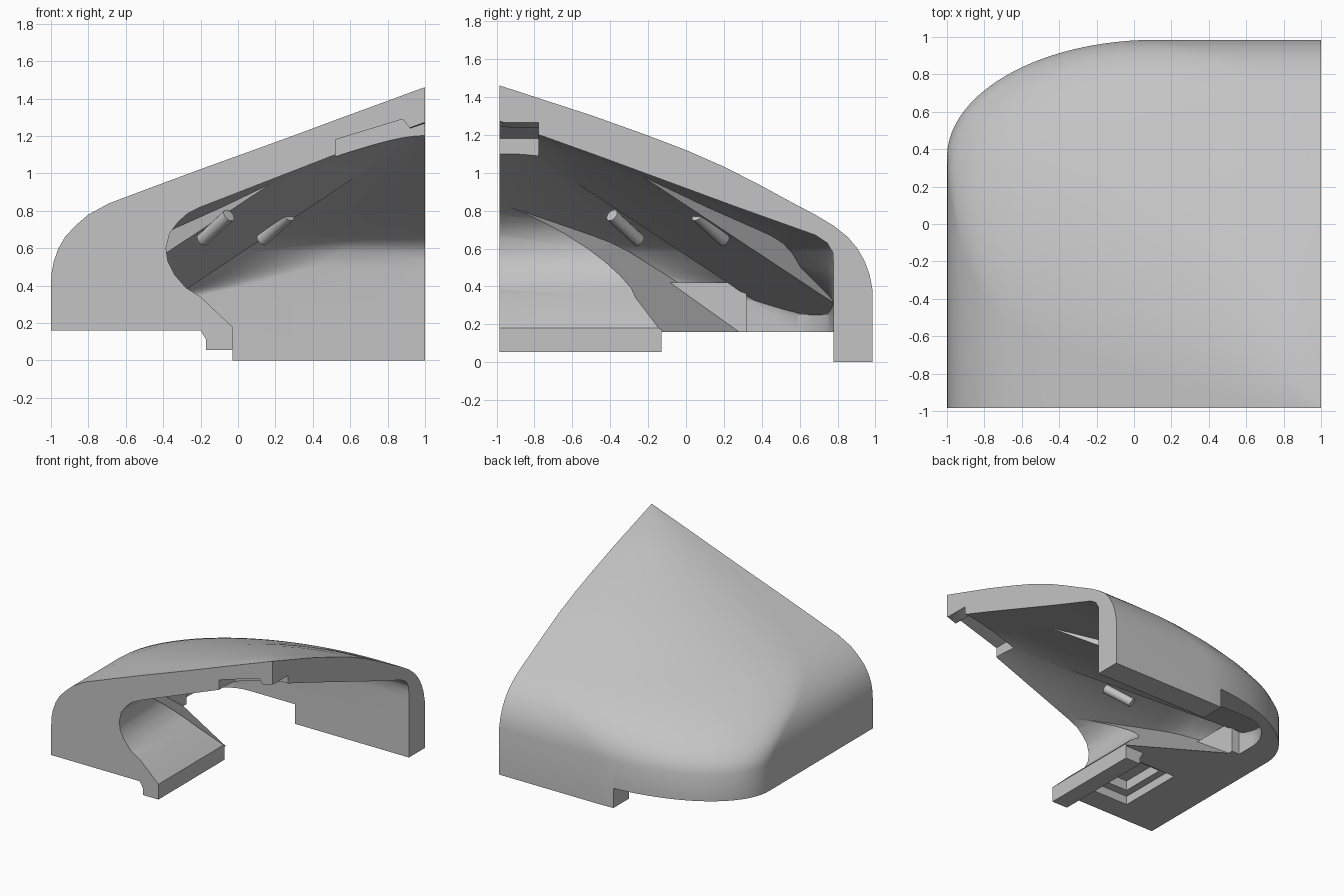
import bpy, bmesh, math
from mathutils import Matrix, Vector

cube = bpy.data.objects.get("Cube")
if cube:
    bpy.data.objects.remove(cube)

CX, CY = 1.0, -0.985   # vertical axis at the tall corner

grey = bpy.data.materials.new("warm_grey")
grey.use_nodes = True
grey.diffuse_color = (0.55, 0.55, 0.55, 1)
grey.node_tree.nodes["Principled BSDF"].inputs["Base Color"].default_value = (0.55, 0.55, 0.55, 1)


def finish(bm, name):
    bmesh.ops.recalc_face_normals(bm, faces=bm.faces)
    mesh = bpy.data.meshes.new(name)
    bm.to_mesh(mesh)
    bm.free()
    mesh.materials.append(grey)
    ob = bpy.data.objects.new(name, mesh)
    bpy.context.collection.objects.link(ob)
    return ob


def dome(name, levels, ext=0.0, steps=40):
    """Rounded quarter dome: each level is (z, reach_x, reach_y, corner share x, corner share y)."""
    bm = bmesh.new()
    rings = []
    for z, a, b, px, py in levels:
        pts = [(CX - a, CY - ext)]
        for i in range(steps + 1):
            t = math.pi / 2 * i / steps
            pts.append((CX - a * (1 - px + px * math.cos(t)), CY + b * (1 - py + py * math.sin(t))))
        pts += [(CX + ext, CY + b), (CX + ext, CY - ext)]
        rings.append([bm.verts.new((x, y, z)) for x, y in pts])
    count = len(rings[0])
    for low, high in zip(rings, rings[1:]):
        for i in range(count):
            j = (i + 1) % count
            bm.faces.new((low[i], low[j], high[j], high[i]))
    bm.faces.new(rings[0])
    bm.faces.new(rings[-1])
    return finish(bm, name)


def prism(name, poly, start, end, matrix=Matrix()):
    """Extrude an (x, z) outline along y; start and end are functions of x and z."""
    bm = bmesh.new()
    front = [bm.verts.new((x, start(x, z), z)) for x, z in poly]
    back = [bm.verts.new((x, end(x, z), z)) for x, z in poly]
    bm.faces.new(front)
    bm.faces.new(back)
    for i in range(len(poly)):
        j = (i + 1) % len(poly)
        bm.faces.new((front[i], front[j], back[j], back[i]))
    bm.transform(matrix)
    return finish(bm, name)


def box(name, x0, x1, y0, y1, z0, z1):
    poly = [(x0, z0), (x1, z0), (x1, z1), (x0, z1)]
    return prism(name, poly, lambda x, z: y0, lambda x, z: y1)


def cut(target, tool):
    mod = target.modifiers.new("cut", "BOOLEAN")
    mod.operation, mod.solver, mod.object = "DIFFERENCE", "EXACT", tool
    bpy.context.view_layer.objects.active = target
    bpy.ops.object.modifier_apply(modifier=mod.name)
    bpy.data.objects.remove(tool)


def smooth(ob, degrees):
    bpy.ops.object.select_all(action="DESELECT")
    ob.select_set(True)
    bpy.context.view_layer.objects.active = ob
    bpy.ops.object.shade_smooth_by_angle(angle=math.radians(degrees))


# Outer body
shell = dome("corner_shell", [
    (0, 2, 1.97, .56, .32), (.38, 2, 1.97, .56, .32), (.46, 1.998, 1.955, .6, .35),
    (.53, 1.985, 1.93, .66, .4), (.6, 1.96, 1.89, .73, .46), (.66, 1.925, 1.84, .79, .53),
    (.72, 1.87, 1.765, .85, .59), (.78, 1.80, 1.665, .9, .65), (.84, 1.69, 1.55, .95, .7),
    (.93, 1.45, 1.385, .98, .76), (1.03, 1.18, 1.19, .99, .81), (1.12, .93, .985, .99, .85),
    (1.2, .71, .775, .99, .87), (1.3, .44, .495, .99, .9), (1.46, .004, .004, .99, .9)])

# Hollow inside
cavity = dome("cavity", [
    (-.1, 1.76, 1.765, .18, .18), (.25, 1.76, 1.765, .18, .18), (.32, 1.76, 1.765, .25, .25),
    (.4, 1.76, 1.765, .45, .45), (.5, 1.755, 1.765, .66, .66), (.58, 1.73, 1.76, .74, .74),
    (.63, 1.68, 1.73, .78, .78), (.67, 1.59, 1.67, .8, .8), (.82, 1.2, 1.25, .86, .86),
    (1.1, .48, .49, .93, .93), (1.2, .2, .21, .97, .97), (1.27, .01, .01, .97, .97)], ext=.2)


def curl_end(x, z):
    return -.13 - 1.4 * (z - .17) - .6 * (x + .03)


# Thick curled side kept solid within the hollow
curl = [(-.95, .16), (-.2, .16), (-.17, .11), (-.17, .055), (-.03, .055), (-.03, .18),
        (-.2, .34), (-.28, .39), (-.34, .46), (-.375, .53), (-.385, .6), (-.365, .68),
        (-.32, .74), (-.27, .785), (-.2, .82), (-.2, 1.1), (-.95, 1.1)]
cut(cavity, prism("curled_side", curl, lambda x, z: -1.8, curl_end))
cut(cavity, box("side_wall", -1.1, -.69, -1.5, .32, -.3, .42))

# Broad flat band running down the diagonal of the ceiling
root = math.sqrt(2)
band = [(-.95 * root, .18), (-.78 * root, .18), (1.2 * root, 1.49), (1.2 * root, 1.8), (-.95 * root, 1.8)]
diagonal = Matrix.Rotation(math.radians(-45), 4, "Z")
half = .2 * root
cut(cavity, prism("band", band, lambda x, z: -half, lambda x, z: half, diagonal))
cut(shell, cavity)

# Raised underside, leaving the hanging lip and the deeper back wall
under = box("under", -1.2, -.03, -1.4, 1.2, -.2, .16)
lip = [(-.23, .19), (-.2, .16), (-.17, .11), (-.17, .055), (-.02, .055), (-.02, .19)]
cut(under, prism("lip", lip, lambda x, z: -1.5, lambda x, z: -.13))
cut(shell, under)

# Stepped pocket under the curled side
cut(shell, box("pocket", -.6, -.215, -.8, -.25, .1, .23))
cut(shell, box("deep_pocket", -.54, -.28, -.73, -.35, .1, .31))

# Notch with a small bead groove at the tall corner
notch = [(.52, .9), (.52, 1.18), (.88, 1.29), (.92, 1.24), (1.1, 1.3), (1.1, .9)]
cut(shell, prism("notch", notch, lambda x, z: -1.3, lambda x, z: -.78))
smooth(shell, 28)

# Small pins clipped along both edges of the band
slope = Vector((1, -1, .93)).to_track_quat("Z", "Y").to_matrix().to_4x4()
for name, spot in (("back_pin", (.2, .13, .71)), ("front_pin", (-.12, -.32, .71))):
    bm = bmesh.new()
    bmesh.ops.create_cone(bm, cap_ends=True, segments=16, radius1=.035, radius2=.035, depth=.24)
    bm.transform(Matrix.Translation(spot) @ slope)
    smooth(finish(bm, name), 40)
